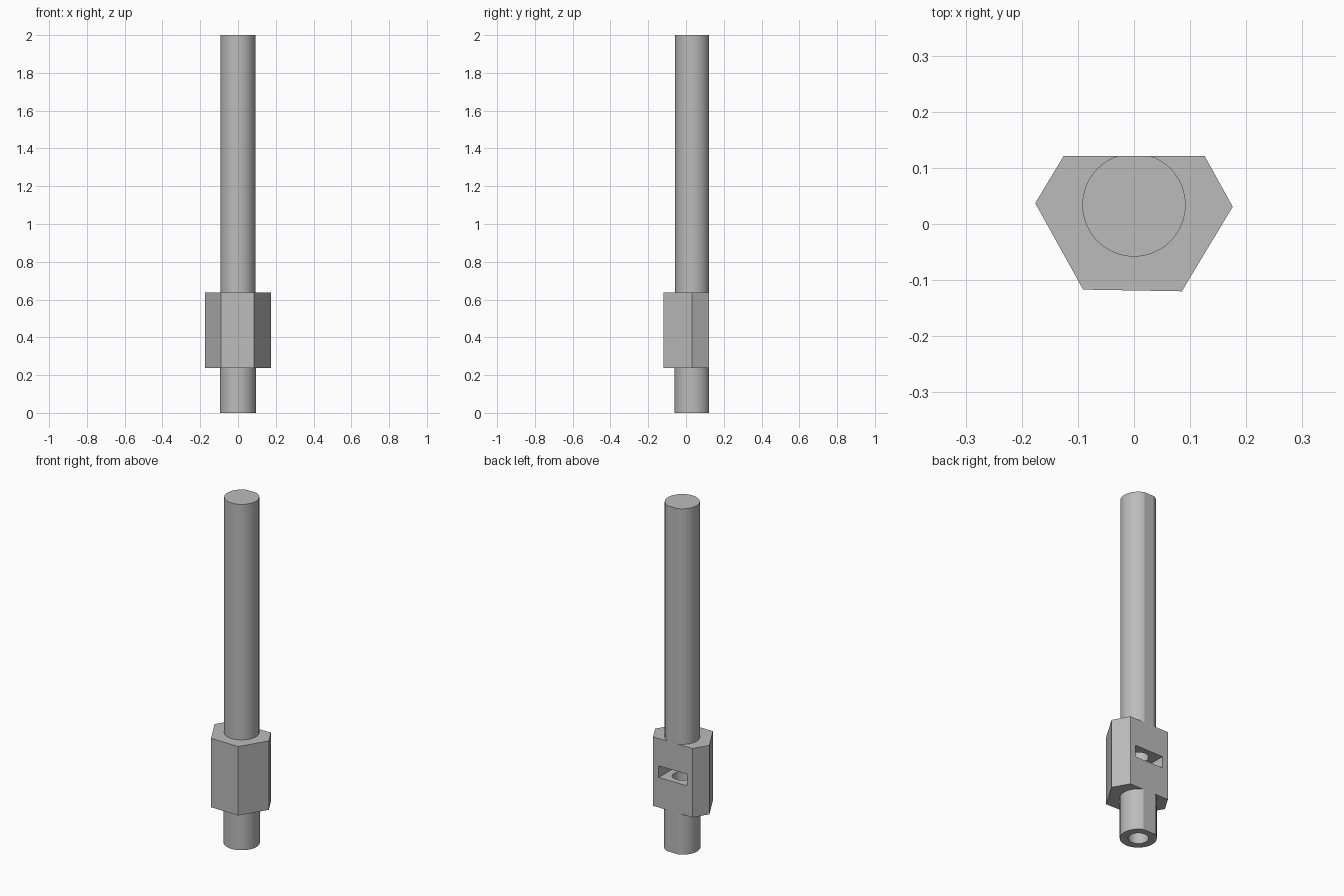
import bpy
import bmesh
import math

cube = bpy.data.objects.get("Cube")
if cube:
    bpy.data.objects.remove(cube, do_unlink=True)

AXIS_Y = 0.034            # rod axis
BACK_Y = 0.121            # flat plane shaving the whole back
BLOCK_Z = (0.238, 0.637)
TRAP_Z = (0.412, 0.479)
BORE_R = 0.053

grey = bpy.data.materials.new("plain grey")
grey.use_nodes = True
colour = (0.5, 0.5, 0.5, 1)
grey.diffuse_color = colour
grey.node_tree.nodes["Principled BSDF"].inputs["Base Color"].default_value = colour


def prism(name, outline, z0, z1):
    """Extrude a flat outline from z0 up to z1."""
    bm = bmesh.new()
    base = bm.faces.new([bm.verts.new((x, y, z0)) for x, y in outline])
    top = bmesh.ops.extrude_face_region(bm, geom=[base])["geom"]
    verts = [v for v in top if isinstance(v, bmesh.types.BMVert)]
    bmesh.ops.translate(bm, verts=verts, vec=(0, 0, z1 - z0))
    bmesh.ops.recalc_face_normals(bm, faces=bm.faces)
    mesh = bpy.data.meshes.new(name)
    bm.to_mesh(mesh)
    bm.free()
    mesh.materials.append(grey)
    obj = bpy.data.objects.new(name, mesh)
    bpy.context.collection.objects.link(obj)
    return obj


def ring(radius, sides, turn=0.0):
    """Regular polygon around the rod axis."""
    angles = [turn + math.tau * i / sides for i in range(sides)]
    return [(radius * math.cos(a), AXIS_Y + radius * math.sin(a)) for a in angles]


# Main parts, stacked along the axis
lower_rod = prism("lower_rod", ring(0.095, 64), 0, BLOCK_Z[0])
hex_block = prism("hex_block", ring(0.176, 6, math.radians(-1)), *BLOCK_Z)
upper_rod = prism("upper_rod", ring(0.092, 64), BLOCK_Z[1], 2)

# Cutters: back plane, bore, and pointed nut slot open at the back
back = prism("back_cutter", [(-1, BACK_Y), (1, BACK_Y), (1, 1), (-1, 1)], -1, 3)
bore = prism("bore_cutter", ring(BORE_R, 48), -0.1, 0.6)
half = 0.09
shoulder = AXIS_Y - half * math.tan(math.pi / 6)
tip = AXIS_Y - half / math.cos(math.pi / 6)
slot = prism("nut_slot_cutter", [(-half, 0.3), (-half, shoulder), (0, tip),
                                 (half, shoulder), (half, 0.3)], *TRAP_Z)

cuts = {lower_rod: [back, bore], hex_block: [back, bore, slot], upper_rod: [back]}
for part, cutters in cuts.items():
    for cutter in cutters:
        mod = part.modifiers.new(cutter.name, "BOOLEAN")
        mod.operation = "DIFFERENCE"
        mod.solver = "EXACT"
        mod.object = cutter

# Bake the cuts, then drop the cutters
bpy.context.view_layer.update()
graph = bpy.context.evaluated_depsgraph_get()
baked = {p: bpy.data.meshes.new_from_object(p.evaluated_get(graph)) for p in cuts}
for part, mesh in baked.items():
    part.modifiers.clear()
    part.data = mesh
for cutter in (back, bore, slot):
    bpy.data.objects.remove(cutter, do_unlink=True)

# Round walls smooth, machined edges sharp
bpy.ops.object.select_all(action="DESELECT")
for part in cuts:
    part.select_set(True)
    bpy.context.view_layer.objects.active = part
bpy.ops.object.shade_smooth_by_angle(angle=math.radians(12))
